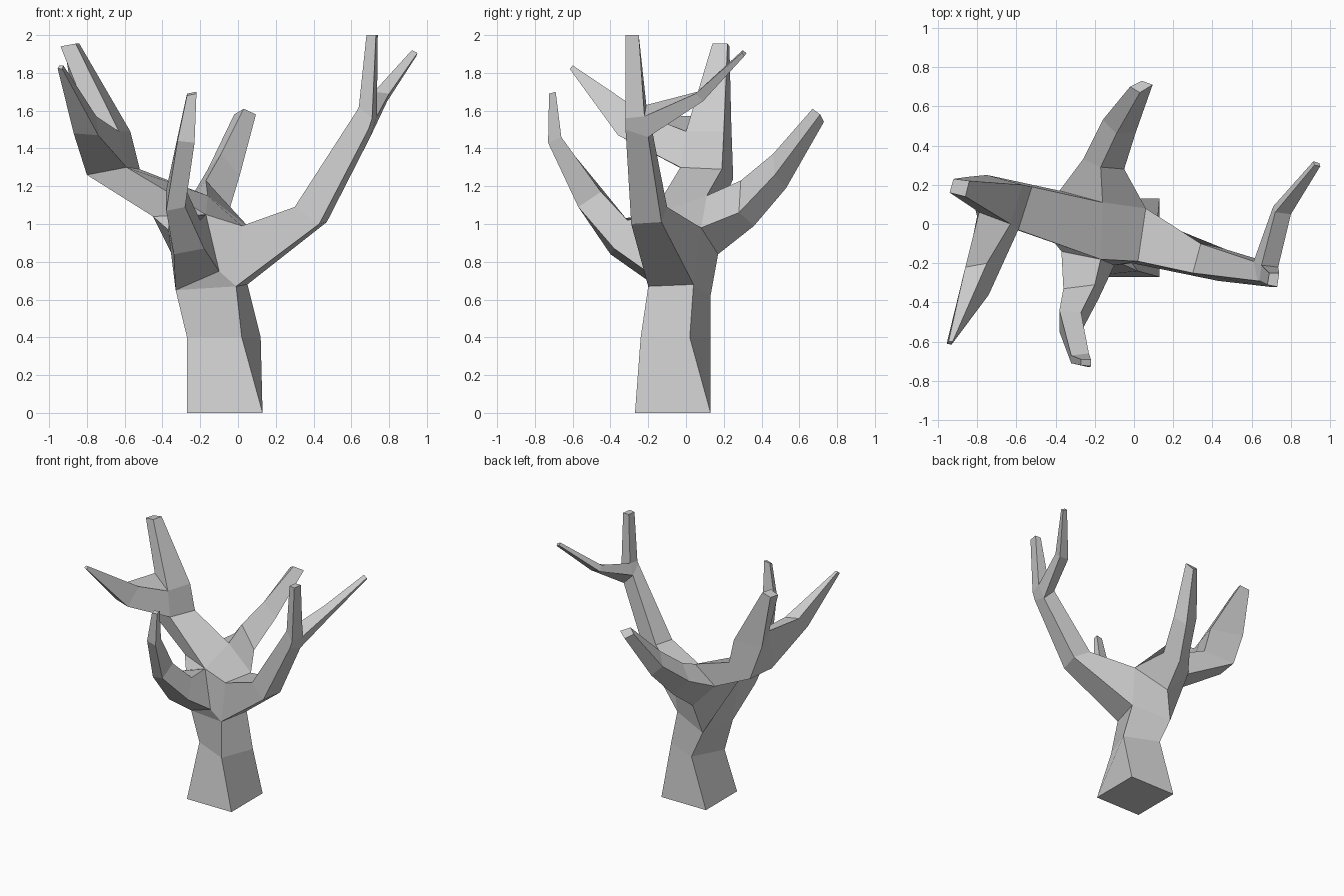
import bpy, bmesh

bm = bmesh.new()


def ring(*pts):
    return [bm.verts.new(p) for p in pts]


def bridge(a, b, skip=None):
    """Join two four-sided rings; a skipped side is returned as the opening for a fork."""
    for i in range(4):
        j = (i + 1) % 4
        quad = [a[i], b[i], b[j], a[j]]
        if i == skip:
            opening = quad
        else:
            bm.faces.new(quad)
    return b if skip is None else opening


def limb(start, *sections):
    """Four-sided tapering limb from an open ring, capped at the tip."""
    for s in sections:
        start = bridge(start, ring(*s))
    bm.faces.new(start)


# Twisting trunk: rings go front left, front right, back right, back left
base = ring((-.27, -.27, 0), (.13, -.27, 0), (.13, .13, 0), (-.27, .13, 0))
mid = ring((-.27, -.11, .4), (.02, -.24, .4), (.12, .02, .4), (-.14, .13, .4))
neck = ring((-.33, -.13, .65), (-.01, -.20, .67), (.05, .04, .68), (-.24, .13, .62))
bm.faces.new(base)
bridge(base, mid)
bridge(mid, neck)
fl, fr, br, bl = neck

# Crotch where the four boughs meet
g2, g3, q = ring((-.10, -.21, .75), (-.37, -.14, .97), (-.17, -.18, 1.05))
u1, u2 = ring((.02, -.19, .99), (.06, .08, .98))
b, l, t, lb = ring((-.18, .17, .84), (-.38, .17, 1.05), (-.16, .11, 1.15), (-.45, -.04, 1.04))
for f in ((fl, fr, g2), (g2, fr, u1, q), (br, bl, b, u2), (bl, fl, g3, lb),
          (bl, lb, l, b), (g3, q, lb), (u1, u2, t, q)):
    bm.faces.new(f)

# Right bough with its forked twig
r1 = bridge([fr, br, u2, u1], ring((.43, -.29, 1.0), (.47, -.13, 1.01), (.34, -.10, 1.09), (.30, -.25, 1.09)))
r2 = bridge(r1, ring((.69, -.32, 1.50), (.70, -.20, 1.46), (.61, -.19, 1.55), (.63, -.29, 1.60)))
r3 = ring((.71, -.32, 1.56), (.735, -.22, 1.57), (.65, -.21, 1.63), (.64, -.29, 1.62))
fork = bridge(r2, r3, skip=1)
limb(r3, ((.73, -.32, 2), (.74, -.25, 2), (.69, -.25, 2), (.68, -.31, 2)))
limb(fork,
     ((.79, .09, 1.65), (.80, .05, 1.69), (.72, .06, 1.70), (.71, .09, 1.66)),
     ((.945, .31, 1.89), (.95, .295, 1.905), (.92, .30, 1.92), (.915, .32, 1.905)))

# Left bough with its forked twig
l1 = bridge([lb, l, t, q], ring((-.80, .04, 1.26), (-.75, .25, 1.24), (-.52, .19, 1.29), (-.59, -.03, 1.30)))
l2 = ring((-.79, .06, 1.57), (-.85, .24, 1.52), (-.57, .20, 1.49), (-.63, 0, 1.49))
fork = bridge(l1, l2, skip=3)
limb(l2, ((-.94, .16, 1.94), (-.92, .23, 1.94), (-.84, .22, 1.955), (-.86, .14, 1.955)))
limb(fork,
     ((-.74, -.36, 1.47), (-.75, -.20, 1.57), (-.86, -.22, 1.58), (-.87, -.32, 1.48)),
     ((-.93, -.615, 1.82), (-.925, -.60, 1.84), (-.945, -.60, 1.84), (-.955, -.61, 1.825)))

# Front bough
limb([fl, g2, q, g3],
     ((-.34, -.40, .84), (-.18, -.38, .87), (-.20, -.31, 1.02), (-.36, -.33, 1.03)),
     ((-.38, -.55, 1.07), (-.28, -.57, 1.09), (-.27, -.45, 1.17), (-.38, -.44, 1.18)),
     ((-.32, -.71, 1.44), (-.23, -.73, 1.43), (-.23, -.66, 1.46), (-.32, -.67, 1.46)),
     ((-.27, -.72, 1.68), (-.22, -.725, 1.69), (-.22, -.69, 1.70), (-.27, -.69, 1.69)))

# Back bough
limb([b, u2, t, l],
     ((-.14, .36, .99), (-.05, .28, 1.06), (-.17, .29, 1.23), (-.26, .33, 1.12)),
     ((-.06, .53, 1.19), (.01, .47, 1.26), (-.09, .46, 1.37), (-.16, .53, 1.29)),
     ((.04, .73, 1.54), (.095, .71, 1.58), (.03, .67, 1.61), (-.02, .70, 1.58)))

bmesh.ops.recalc_face_normals(bm, faces=bm.faces[:])
mesh = bpy.data.meshes.new("bare_tree")
bm.to_mesh(mesh)
bm.free()
bpy.context.collection.objects.link(bpy.data.objects.new("bare_tree", mesh))
